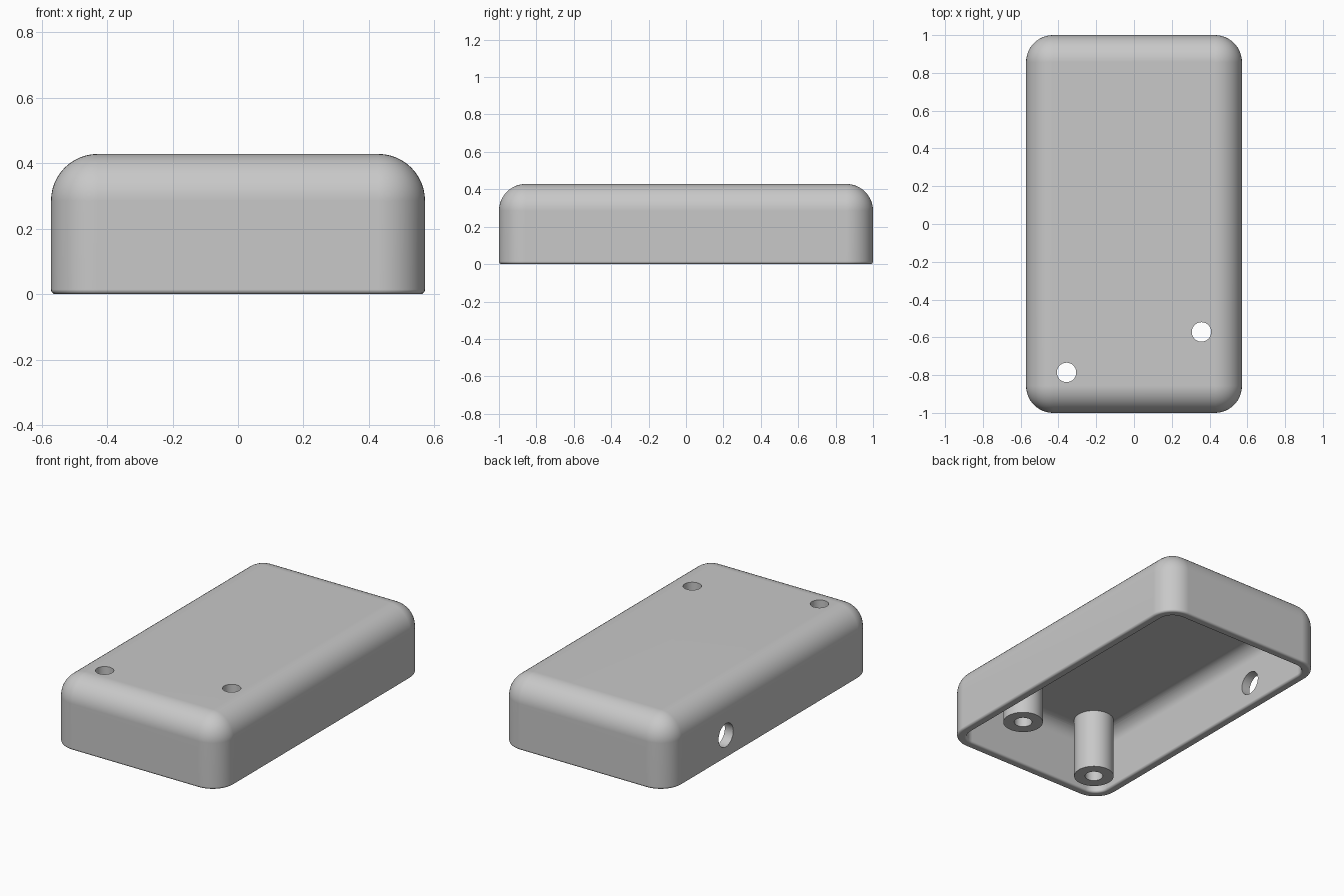
import bpy, bmesh
from mathutils import Matrix

if "Cube" in bpy.data.objects:
    bpy.data.objects.remove(bpy.data.objects["Cube"], do_unlink=True)

MM = 2 / 70                      # one millimetre of the 70 mm long enclosure
WIDTH, LENGTH, HEIGHT = 40 * MM, 70 * MM, 15 * MM
WALL, FILLET, RIM = 2 * MM, 5 * MM, 0.5 * MM
POSTS = [(12.5 * MM, -20 * MM), (-12.5 * MM, -27.5 * MM)]

grey = bpy.data.materials.new("grey plastic")
grey.use_nodes = True
grey.diffuse_color = (0.58, 0.58, 0.58, 1)
grey.node_tree.nodes["Principled BSDF"].inputs["Base Color"].default_value = (0.58, 0.58, 0.58, 1)


def make_object(name, bm):
    bmesh.ops.recalc_face_normals(bm, faces=bm.faces)
    mesh = bpy.data.meshes.new(name)
    bm.to_mesh(mesh)
    bm.free()
    mesh.materials.append(grey)
    obj = bpy.data.objects.new(name, mesh)
    bpy.context.collection.objects.link(obj)
    return obj


def rounded_block(name, inset, bottom):
    """Make a solid block with rounded sides and top, standing on z = bottom."""
    bm = bmesh.new()
    top = HEIGHT - inset
    size = (WIDTH - 2 * inset, LENGTH - 2 * inset, top - bottom)
    bmesh.ops.create_cube(bm, size=1, matrix=Matrix.Translation((0, 0, (top + bottom) / 2))
                          @ Matrix.Diagonal((*size, 1)))
    edges = [e for e in bm.edges if max(v.co.z for v in e.verts) > bottom + 0.01]
    bmesh.ops.bevel(bm, geom=edges, offset=FILLET - inset, segments=12,
                    profile=0.5, affect='EDGES')
    return make_object(name, bm)


def cylinder(name, radius, start, end, axis='Z', at=(0, 0)):
    """Make a cylinder from start to end along its axis."""
    bm = bmesh.new()
    bmesh.ops.create_cone(bm, cap_ends=True, segments=48, radius1=radius,
                          radius2=radius, depth=end - start)
    bmesh.ops.translate(bm, verts=bm.verts, vec=(0, 0, (start + end) / 2))
    if axis == 'X':
        bmesh.ops.rotate(bm, verts=bm.verts, matrix=Matrix.Rotation(1.5707963, 3, 'Y'))
        bmesh.ops.translate(bm, verts=bm.verts, vec=(0, *at))
    else:
        bmesh.ops.translate(bm, verts=bm.verts, vec=(*at, 0))
    return make_object(name, bm)


def combine(target, tool, operation):
    """Apply a boolean and remove the tool."""
    mod = target.modifiers.new(tool.name, 'BOOLEAN')
    mod.object, mod.operation, mod.solver = tool, operation, 'EXACT'
    bpy.context.view_layer.objects.active = target
    bpy.ops.object.modifier_apply(modifier=mod.name)
    bpy.data.objects.remove(tool, do_unlink=True)


# Hollow cover, open below
shell = rounded_block("enclosure_shell", 0, 0)
combine(shell, rounded_block("cavity", WALL, -0.1), 'DIFFERENCE')

# Rounded rim
bm = bmesh.new()
bm.from_mesh(shell.data)
rim_edges = [e for e in bm.edges if all(v.co.z < 0.001 for v in e.verts)
             and any(abs(f.normal.z) < 0.5 for f in e.link_faces)]
bmesh.ops.bevel(bm, geom=rim_edges, offset=RIM, segments=4, profile=0.5, affect='EDGES')
bm.to_mesh(shell.data)
bm.free()

# Screw posts inside, with holes right through the top
for spot in POSTS:
    combine(shell, cylinder("screw_post", 4 * MM, 0, HEIGHT - WALL / 2, at=spot), 'UNION')
for spot in POSTS:
    combine(shell, cylinder("screw_hole", 1.8 * MM, -0.1, HEIGHT + 0.1, at=spot), 'DIFFERENCE')

# Cable hole in the side wall
combine(shell, cylinder("cable_hole", 2.5 * MM, -WIDTH / 2 - 0.1, -WIDTH / 2 + 0.1, 'X',
                        (15 * MM, 5 * MM)), 'DIFFERENCE')

# Smooth fillets, flat walls and sharp hole edges
bpy.ops.object.select_all(action='DESELECT')
shell.select_set(True)
bpy.context.view_layer.objects.active = shell
bpy.ops.object.shade_smooth_by_angle(angle=0.6)
weighted = shell.modifiers.new("flat_walls", 'WEIGHTED_NORMAL')
weighted.keep_sharp = True
